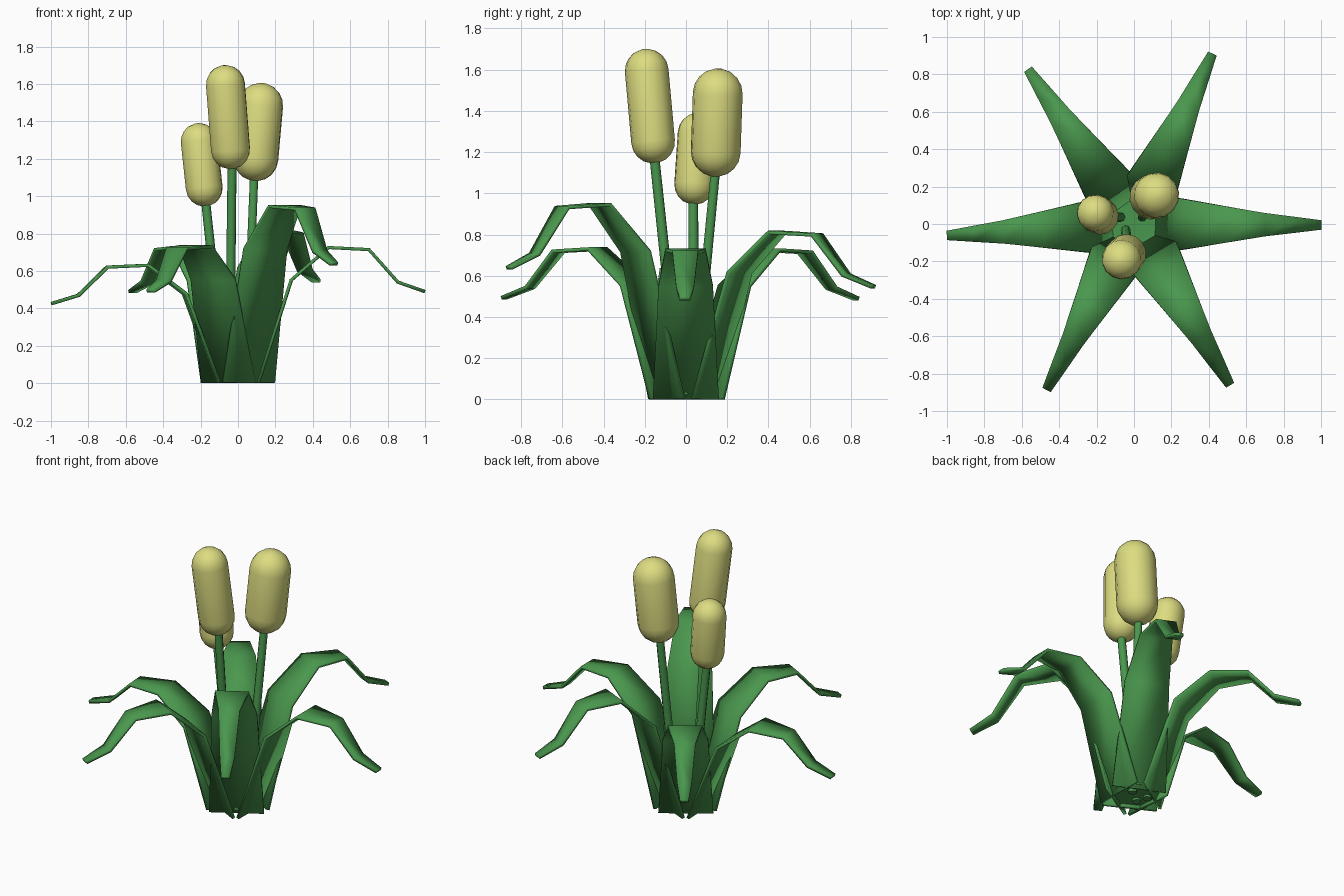
import bpy, bmesh, math
from mathutils import Vector

if "Cube" in bpy.data.objects:
    bpy.data.objects.remove(bpy.data.objects["Cube"])


def material(name, rgb):
    m = bpy.data.materials.new(name)
    m.diffuse_color = (*rgb, 1)
    m.use_nodes = True
    m.node_tree.nodes["Principled BSDF"].inputs["Base Color"].default_value = m.diffuse_color
    return m


GREEN = material("leaf green", (0.068, 0.31, 0.075))
YELLOW = material("pale yellow", (0.72, 0.72, 0.22))


def add_object(name, bm, mat, angle):
    bmesh.ops.recalc_face_normals(bm, faces=bm.faces)
    mesh = bpy.data.meshes.new(name)
    bm.to_mesh(mesh)
    bm.free()
    mesh.materials.append(mat)
    ob = bpy.data.objects.new(name, mesh)
    bpy.context.collection.objects.link(ob)
    bpy.ops.object.select_all(action='DESELECT')
    ob.select_set(True)
    bpy.context.view_layer.objects.active = ob
    bpy.ops.object.shade_smooth_by_angle(angle=math.radians(angle))
    return ob


def lathe(name, start, end, profile, sides, mat):
    """Closed round part along start-end; profile is (radius, distance)."""
    start, end = Vector(start), Vector(end)
    turn = (end - start).to_track_quat('Z', 'Y')
    bm = bmesh.new()
    rings = []
    for r, d in profile:
        rings.append([bm.verts.new(start + turn @ Vector(
            (r * math.cos(math.tau * i / sides), r * math.sin(math.tau * i / sides), d)))
            for i in range(sides)])
    for a, b in zip(rings, rings[1:]):
        for i in range(sides):
            j = (i + 1) % sides
            bm.faces.new((a[i], a[j], b[j], b[i]))
    bm.faces.new(rings[0])
    bm.faces.new(rings[-1])
    return add_object(name, bm, mat, 50)


# Arching leaves: (reach, height fraction, half width), tapering to the tip
LEAF = [(0.11, 0.005, 0.16), (0.285, 0.76, 0.132), (0.485, 1.0, 0.098),
        (0.70, 0.985, 0.062), (0.855, 0.745, 0.043), (1.0, 0.675, 0.025)]


def leaf(name, angle, height):
    a = math.radians(angle)
    out = Vector((math.cos(a), math.sin(a), 0))
    side = Vector((-math.sin(a), math.cos(a), 0))
    bm = bmesh.new()
    rows = []
    for reach, h, w in LEAF:
        p = out * reach + Vector((0, 0, h * height))
        rows.append((bm.verts.new(p - side * w), bm.verts.new(p + side * w)))
    for (a0, a1), (b0, b1) in zip(rows, rows[1:]):
        bm.faces.new((a0, b0, b1, a1))
    ob = add_object(name, bm, GREEN, 40)
    mod = ob.modifiers.new("thickness", 'SOLIDIFY')
    mod.thickness = 0.018
    mod.offset = 0


for n, (angle, height) in enumerate([(-0.3, 0.725), (65.3, 0.81), (124.4, 0.725),
                                     (183.5, 0.63), (242.2, 0.73), (300.8, 0.945)]):
    leaf(f"leaf_{n + 1}", angle, height)

# Floor inside the leaf ring
lathe("base_disc", (0, 0, 0.025), (0, 0, 0.045), [(0.13, 0), (0.13, 0.02)], 12, GREEN)


# Stems with capsule flower heads: stem foot, head bottom, head top, head radius
def capsule(length, r):
    arc = [math.radians(t) for t in (8, 30, 50, 70, 90)]
    low = [(r * math.sin(t), r - r * math.cos(t)) for t in arc]
    return low + [(x, length - z) for x, z in reversed(low)]


PLANTS = [((-0.045, -0.03, 0.01), (-0.032, -0.15, 1.145), (-0.075, -0.20, 1.70), 0.106),
          ((0.043, 0.037, 0.01), (0.085, 0.14, 1.08), (0.132, 0.158, 1.605), 0.121),
          ((-0.07, 0.037, 0.01), (-0.17, 0.035, 0.945), (-0.218, 0.065, 1.39), 0.099)]
for n, (foot, low, top, r) in enumerate(PLANTS):
    length = (Vector(low) - Vector(foot)).length + 0.03
    lathe(f"stem_{n + 1}", foot, low, [(0.026, 0), (0.024, length)], 8, GREEN)
    lathe(f"flower_head_{n + 1}", low, top,
          capsule((Vector(top) - Vector(low)).length, r), 14, YELLOW)
